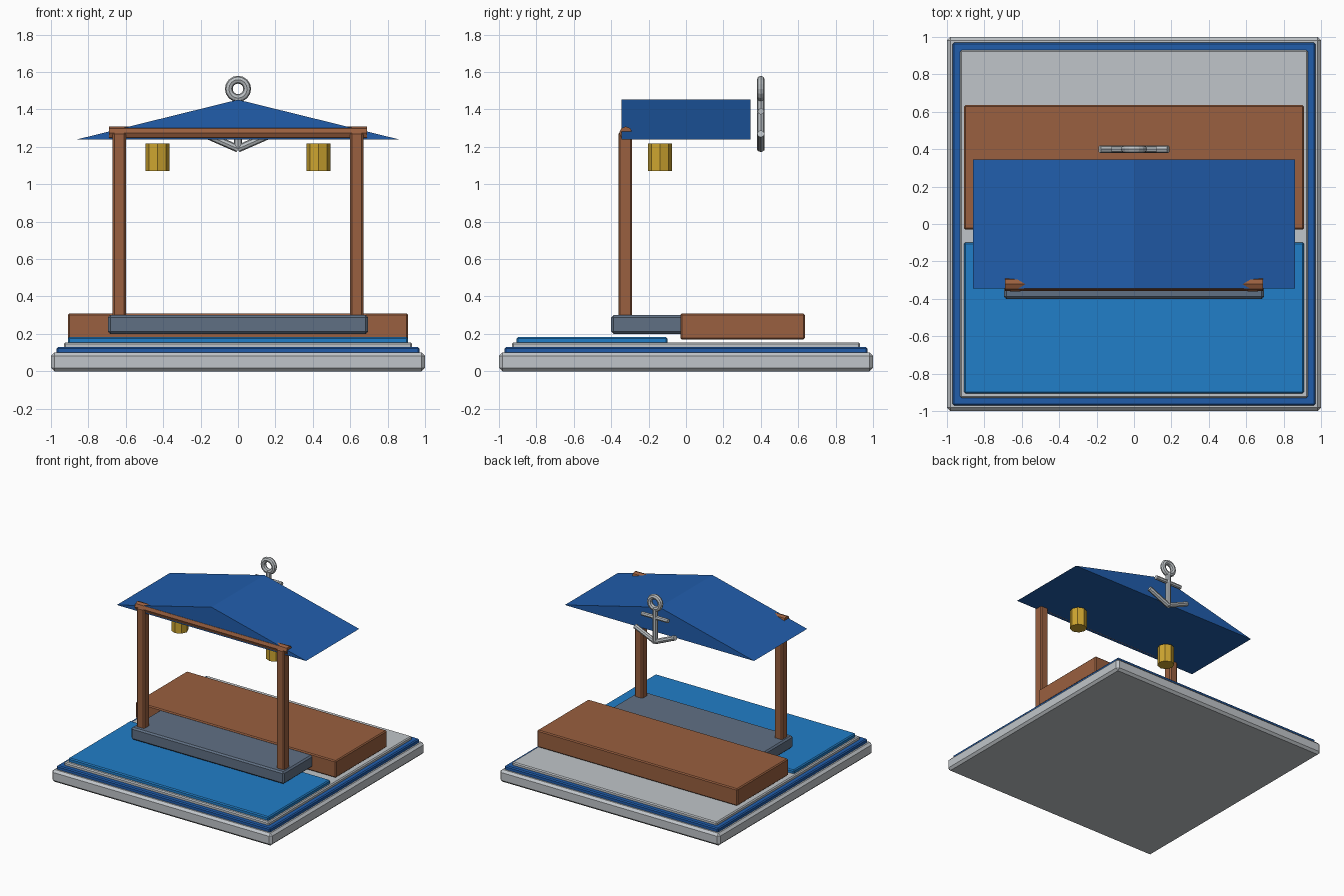
import bpy, bmesh, math
from mathutils import Vector

if "Cube" in bpy.data.objects:
    bpy.data.objects.remove(bpy.data.objects["Cube"])


def material(name, rgb):
    m = bpy.data.materials.new(name)
    m.diffuse_color = (*rgb, 1)
    m.use_nodes = True
    m.node_tree.nodes["Principled BSDF"].inputs["Base Color"].default_value = m.diffuse_color
    return m


light_grey = material("light_grey", (0.53, 0.56, 0.585))
deep_blue = material("deep_blue", (0.015, 0.11, 0.41))
water_blue = material("water_blue", (0.015, 0.21, 0.58))
wood = material("wood_brown", (0.32, 0.115, 0.05))
slate = material("slate_grey", (0.117, 0.162, 0.231))
gold = material("lantern_gold", (0.62, 0.38, 0.03))
steel = material("anchor_steel", (0.50, 0.53, 0.55))


def finish(name, bm, mat):
    bmesh.ops.recalc_face_normals(bm, faces=bm.faces)
    mesh = bpy.data.meshes.new(name)
    bm.to_mesh(mesh)
    bm.free()
    mesh.materials.append(mat)
    ob = bpy.data.objects.new(name, mesh)
    bpy.context.collection.objects.link(ob)
    return ob


def box(name, lo, hi, mat, bevel=0.008):
    lo, hi = Vector(lo), Vector(hi)
    bm = bmesh.new()
    bmesh.ops.create_cube(bm, size=1)
    for v in bm.verts:
        v.co = (lo + hi) / 2 + v.co * (hi - lo)
    bmesh.ops.bevel(bm, geom=bm.edges[:], offset=bevel, segments=1,
                    affect='EDGES', profile=0.5)
    return finish(name, bm, mat)


def rod(name, a, b, radius, mat, sides=8):
    a, b = Vector(a), Vector(b)
    bm = bmesh.new()
    bmesh.ops.create_cone(bm, cap_ends=True, segments=sides, radius1=radius,
                          radius2=radius, depth=(b - a).length)
    q = (b - a).to_track_quat('Z', 'Y')
    for v in bm.verts:
        v.co = q @ v.co + (a + b) / 2
    return finish(name, bm, mat)


# stepped base
box("base_slab", (-1, -1, 0), (1, 1, 0.10), light_grey, 0.018)
box("blue_step", (-0.97, -0.97, 0.09), (0.97, 0.97, 0.13), deep_blue)
box("grey_step", (-0.93, -0.93, 0.12), (0.93, 0.93, 0.155), light_grey)

# water, stone quay and wooden deck
box("water", (-0.91, -0.905, 0.145), (0.91, -0.10, 0.184), water_blue)
box("stone_quay", (-0.695, -0.40, 0.20), (0.695, 0.0, 0.30), slate, 0.012)
box("wooden_deck", (-0.91, -0.03, 0.17), (0.91, 0.635, 0.31), wood)

# posts and lanterns on both sides
for side, s in (("left", -1), ("right", 1)):
    x = s * 0.635
    box(side + "_post", (x - 0.036, -0.362, 0.29), (x + 0.036, -0.288, 1.28), wood, 0.01)
    rod(side + "_lantern", (s * 0.43, -0.14, 1.07), (s * 0.43, -0.14, 1.218), 0.064, gold)

# front beam
rod("front_beam", (-0.69, -0.322, 1.274), (0.69, -0.322, 1.274), 0.035, wood)

# solid gable roof
bm = bmesh.new()
profile = [(-0.86, 1.24), (0.86, 1.24), (0, 1.452)]
gable = bm.faces.new([bm.verts.new((x, -0.345, z)) for x, z in profile])
ext = bmesh.ops.extrude_face_region(bm, geom=[gable], use_keep_orig=True)
bmesh.ops.translate(bm, vec=(0, 0.69, 0),
                    verts=[g for g in ext["geom"] if isinstance(g, bmesh.types.BMVert)])
finish("gable_roof", bm, deep_blue)

# anchor behind the roof
Y = 0.40
rod("anchor_shank", (0, Y, 1.18), (0, Y, 1.47), 0.021, steel)
rod("anchor_stock", (-0.12, Y, 1.39), (0.12, Y, 1.39), 0.017, steel)
for side, s in (("left", -1), ("right", 1)):
    rod(side + "_anchor_arm", (0, Y, 1.19), (s * 0.183, Y, 1.27), 0.02, steel)
bpy.ops.mesh.primitive_torus_add(location=(0, Y, 1.51), rotation=(math.pi / 2, 0, 0),
                                 major_radius=0.049, minor_radius=0.021,
                                 major_segments=16, minor_segments=8)
ring = bpy.context.object
ring.name = "anchor_ring"
ring.data.materials.append(steel)
